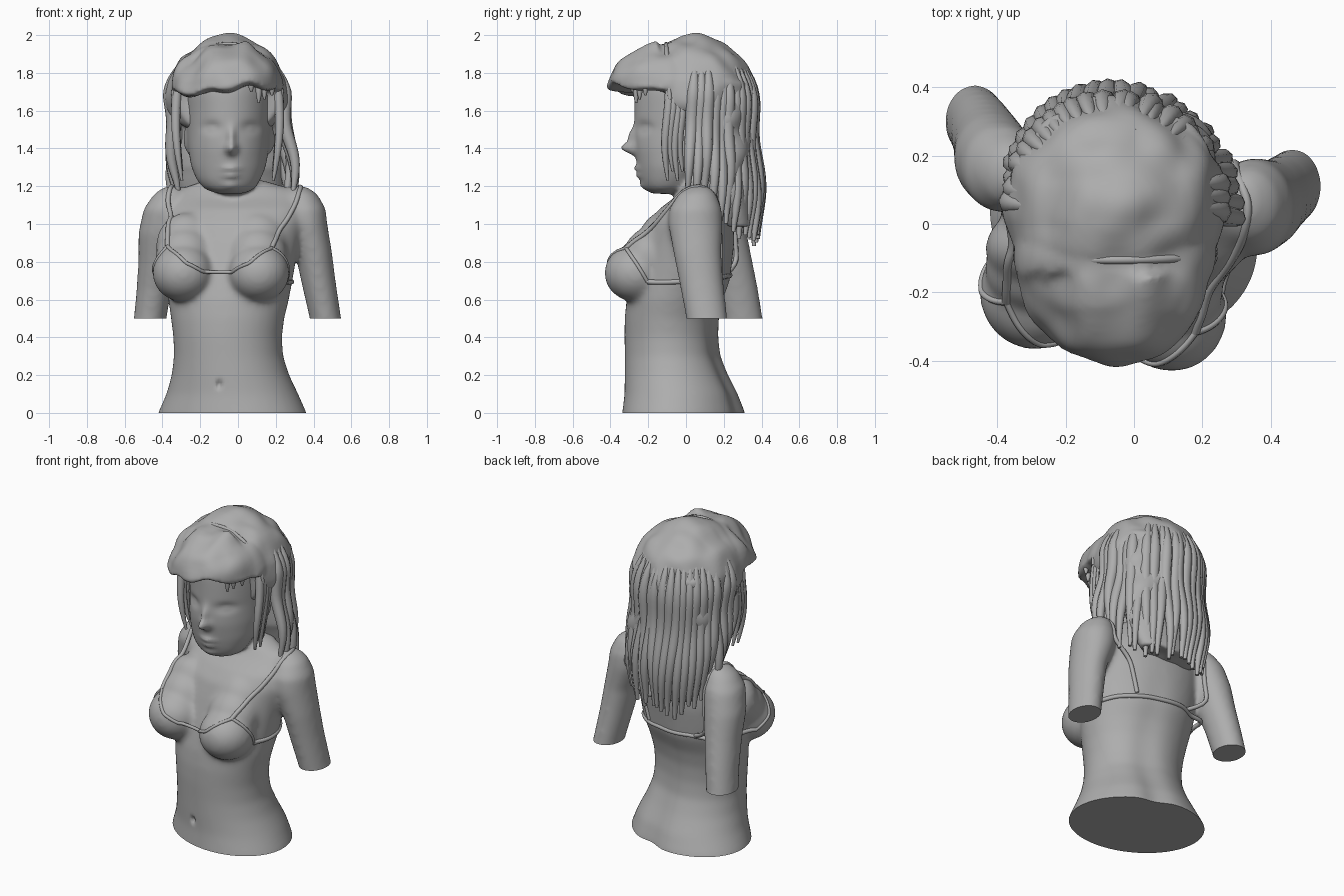
import bpy, bmesh, random
from math import sin, cos, pi, radians, exp, sqrt
from mathutils import Vector, Matrix, noise

random.seed(4)
if "Cube" in bpy.data.objects:
    bpy.data.objects.remove(bpy.data.objects["Cube"])

clay = bpy.data.materials.new("clay_grey")
clay.use_nodes = True
GREY = (0.42, 0.42, 0.42, 1)
clay.diffuse_color = GREY
clay.node_tree.nodes["Principled BSDF"].inputs["Base Color"].default_value = GREY


def add_object(name, data):
    ob = bpy.data.objects.new(name, data)
    bpy.context.scene.collection.objects.link(ob)
    if not data.materials:
        data.materials.append(clay)
    return ob


def finish(ob):
    """Bake modifiers or curve bevels into a smooth mesh."""
    bpy.context.view_layer.update()
    dg = bpy.context.evaluated_depsgraph_get()
    mesh = bpy.data.meshes.new_from_object(ob.evaluated_get(dg), depsgraph=dg)
    name = ob.name
    bpy.data.objects.remove(ob)
    new = add_object(name, mesh)
    new.name = name
    for p in mesh.polygons:
        p.use_smooth = True
    return new


def fuse(name, bm, voxel, rounds):
    """Merge overlapping solids into one softened skin."""
    mesh = bpy.data.meshes.new(name)
    bm.to_mesh(mesh)
    bm.free()
    ob = add_object(name, mesh)
    rm = ob.modifiers.new("fuse", "REMESH")
    rm.mode, rm.voxel_size = "VOXEL", voxel
    sm = ob.modifiers.new("soften", "SMOOTH")
    sm.factor, sm.iterations = 0.5, rounds
    return finish(ob)


def loft(bm, rows, n=40):
    """Stack of ellipses: z, centre x, centre y, radius x, radius y, turn."""
    rings = []
    for z, cx, cy, rx, ry, *turn in rows:
        t = radians(turn[0]) if turn else 0
        ring = []
        for i in range(n):
            a = 2 * pi * i / n
            u, v = rx * cos(a), ry * sin(a)
            ring.append(bm.verts.new((cx + u * cos(t) - v * sin(t),
                                      cy + u * sin(t) + v * cos(t), z)))
        rings.append(ring)
    for a, b in zip(rings, rings[1:]):
        for i in range(n):
            j = (i + 1) % n
            bm.faces.new((a[i], a[j], b[j], b[i]))
    bm.faces.new(rings[0][::-1])
    bm.faces.new(rings[-1])
    bmesh.ops.recalc_face_normals(bm, faces=bm.faces)


def ball(bm, centre, size, seg=32):
    m = Matrix.Translation(centre) @ Matrix.Diagonal((*size, 1))
    return bmesh.ops.create_uvsphere(bm, u_segments=seg, v_segments=seg // 2,
                                     radius=1, matrix=m)["verts"]


def tubes(name, paths, radius, taper=False):
    """Round strands along several paths, optionally tapering to both ends."""
    cu = bpy.data.curves.new(name, "CURVE")
    cu.dimensions = "3D"
    cu.bevel_depth, cu.bevel_resolution = radius, 2
    cu.use_fill_caps = True
    for path in paths:
        sp = cu.splines.new("POLY")
        sp.points.add(len(path) - 1)
        for i, p in enumerate(path):
            sp.points[i].co = (*p, 1)
            t = i / (len(path) - 1)
            sp.points[i].radius = min(1, .2 + 3 * t) * (1.05 - .75 * t ** 3) if taper else 1
    return finish(add_object(name, cu))


# Body: torso, arms, head and bust fused into one skin
bm = bmesh.new()
loft(bm, [(-.08, -.03, -.01, .425, .32, -20), (0, -.03, -.012, .403, .315, -20),
          (.1, -.03, -.025, .355, .295, -18), (.2, -.04, -.05, .315, .272, -16),
          (.3, -.05, -.07, .292, .252, -14), (.4, -.055, -.077, .29, .247, -13),
          (.5, -.055, -.075, .303, .247, -13), (.6, -.05, -.06, .323, .252, -12),
          (.7, -.045, -.03, .337, .26, -12), (.8, -.04, -.01, .35, .25, -12),
          (.9, -.03, .01, .36, .24, -12), (1, -.02, .025, .37, .22, -12),
          (1.08, -.01, .05, .37, .18, -12), (1.14, -.01, .085, .35, .13, -12),
          (1.19, -.01, .1, .29, .1, -12), (1.23, -.02, .1, .16, .1)])
loft(bm, [(1.1, -.02, .09, .13, .1), (1.45, -.04, .04, .12, .12)])
loft(bm, [(1.16, -.04, -.11, .07, .07), (1.185, -.045, -.1, .135, .12),
          (1.23, -.05, -.085, .168, .155), (1.3, -.05, -.055, .198, .2),
          (1.4, -.05, -.015, .215, .26), (1.5, -.05, .02, .222, .295),
          (1.6, -.05, .035, .23, .31), (1.7, -.055, .035, .238, .31),
          (1.8, -.055, .04, .22, .29), (1.9, -.055, .04, .13, .18)])
loft(bm, [(1.2, .32, .07, .04, .05), (1.16, .33, .06, .09, .1),
          (1.08, .345, .05, .12, .14), (1, .355, .05, .118, .145),
          (.85, .4, .06, .098, .128), (.7, .425, .08, .092, .118),
          (.5, .463, .11, .084, .11), (.42, .475, .12, .084, .11)])
loft(bm, [(1.2, -.345, .15, .04, .05), (1.16, -.36, .15, .085, .09),
          (1.08, -.385, .16, .115, .13), (.95, -.41, .19, .118, .133),
          (.8, -.425, .23, .103, .123), (.65, -.445, .27, .093, .113),
          (.5, -.465, .3, .087, .107), (.42, -.475, .31, .087, .107)])
for x, y in ((-.29, -.2), (.11, -.265)):
    ball(bm, (x, y, .74), (.163, .168, .153))
    ball(bm, (x * .97, y + .07, .83), (.155, .135, .15))
    ball(bm, (x * .95, y + .13, .88), (.16, .12, .18))
for x in (-.262, .168):
    ball(bm, (x, .04, 1.45), (.03, .045, .08))
body = fuse("body", bm, 0.014, 20)

# Facial features and navel: x, z, spread x, spread z, push forward
features = [(-.035, 1.4, .028, .03, .065), (-.035, 1.46, .022, .05, .032),
            (-.14, 1.51, .045, .028, -.022), (.07, 1.51, .045, .028, -.022),
            (-.14, 1.505, .025, .014, .01), (.07, 1.505, .025, .014, .01),
            (-.035, 1.28, .05, .045, .012), (-.035, 1.295, .045, .013, .012),
            (-.035, 1.255, .038, .013, .012), (-.04, 1.2, .045, .025, .015),
            (-.1, .15, .012, .018, -.03)]
bm = bmesh.new()
bm.from_mesh(body.data)
bm.normal_update()
for v in bm.verts:
    x, y, z = v.co
    if v.normal.y < -.15 and y < -.1:
        v.co.y -= sum(k * exp(-((x - a) / s) ** 2 - ((z - b) / t) ** 2)
                      for a, b, s, t, k in features)
    elif v.normal.y > .3 and y > 0 and z < 1:
        # Hollow along the spine
        v.co.y -= .03 * (1 - max(z, 0)) * exp(-((x - .06 + .05 * z) / .08) ** 2)


# Flat cuts at the waist and upper arms
def flat_cut(level, chosen):
    faces = [f for f in bm.faces if chosen(f.calc_center_median())]
    geom = faces + list({e for f in faces for e in f.edges}) + list({v for f in faces for v in f.verts})
    bmesh.ops.bisect_plane(bm, geom=geom, plane_co=(0, 0, level), plane_no=(0, 0, 1), clear_inner=True)
    rim = [e for e in bm.edges if e.is_boundary]
    for f in bmesh.ops.holes_fill(bm, edges=rim, sides=0)["faces"]:
        f.smooth = False


flat_cut(0, lambda c: c.z < .1)
flat_cut(.5, lambda c: .3 < c.z < .56 and (c.x > .36 or c.x < -.372))
bm.to_mesh(body.data)
bm.free()


# Bra: cords laid on the skin
def on_skin(points, steps=14):
    path = []
    for a, b in zip(points, points[1:]):
        for i in range(steps):
            p = Vector(a).lerp(Vector(b), i / steps)
            path.append(body.closest_point_on_mesh(p)[1])
    path.append(body.closest_point_on_mesh(Vector(points[-1]))[1])
    for _ in range(6):
        path = [path[0]] + [(path[i - 1] + 2 * path[i] + path[i + 1]) / 4
                            for i in range(1, len(path) - 1)] + [path[-1]]
    return path


right_top, left_top = (-.39, -.25, .9), (.19, -.33, .89)
right_in, left_in = (-.17, -.35, .75), (-.07, -.36, .745)
right_out, left_out = (-.43, -.1, .7), (.27, -.2, .69)
tubes("shoulder_straps", [
    on_skin([right_top, (-.39, -.1, 1.06), (-.36, .1, 1.22), (-.32, .25, 1.1), (-.25, .3, .72)]),
    on_skin([left_top, (.28, -.2, 1.03), (.34, .05, 1.22), (.26, .25, 1.05), (.18, .28, .72)])], .013)
tubes("cup_edges", [
    on_skin([right_top, (-.27, -.4, .81), right_in, left_in, (.05, -.45, .81), left_top]),
    on_skin([right_top, (-.47, -.2, .78), right_out]),
    on_skin([left_top, (.25, -.27, .8), left_out])], .01)
tubes("back_band", [on_skin([left_out, (.31, -.05, .69), (.25, .15, .7), (.05, .3, .71),
                             (-.2, .32, .72), (-.36, .15, .71), right_out])], .013)

# Hair crown, fringe and the mass behind the neck
bm = bmesh.new()
CX = -.055
for v in ball(bm, (CX, .05, 1.66), (.32, .32, .34), 64):
    if v.co.z < 1.66:
        v.co.z = 1.66 + (v.co.z - 1.66) * .6
    v.co.y = max(v.co.y, -.1)
for v in ball(bm, (CX, -.08, 1.72), (.295, .335, .235), 64):
    if v.co.z < 1.72:
        v.co.z = 1.72 + (v.co.z - 1.72) * .12
    if v.co.y < -.15:
        v.co.z += .02 * sin(9 * (v.co.x + .1)) + .014 * sin(31 * v.co.x)
loft(bm, [(1.75, -.05, .18, .27, .18), (1.5, -.05, .2, .28, .16), (1.3, -.04, .21, .29, .14),
          (1.12, -.04, .25, .27, .11), (.98, -.04, .29, .22, .08)])
hair = fuse("hair_mass", bm, 0.013, 3)
for v in hair.data.vertices:
    p = v.co.copy()
    v.co += (p - Vector((CX, .05, 1.6))).normalized() * .022 * noise.noise(p * 8)

# Long wavy locks around the back, sunk into the crown at the top
locks = []
COUNT = 25
for k in range(COUNT):
    a = -.02 + (pi + .04) * k / (COUNT - 1)
    end = 1.17 - .26 * min(1, 1.3 * sin(a)) + random.uniform(-.03, .04)
    phase, sway = random.uniform(0, 1.2), random.uniform(-.02, .02)
    path = []
    for i in range(25):
        t = i / 24
        z = 1.88 + (end - 1.88) * t
        dome = sqrt(1 - (max(0, z - 1.66) / .34) ** 2)
        wave = .016 * sin(10 * t + phase) * min(1, 2 * t)
        r = (.288 + .035 * t + wave) * dome
        path.append((CX + .03 * t + r * cos(a) + sway * sin(5 * t),
                     .055 + .01 * t + (r + .005) * sin(a) - .05 * t * cos(a), z))
    locks.append(path)
tubes("back_locks", locks, .036, True)

# Locks in front of the ears, small fringe tips and the parting band
side = []
for s in (-1, 1):
    for k in range(4):
        y, low = -.1 + .026 * k, 1.23 + .05 * (k % 2)
        side.append([(CX + s * (.235 + .04 * sin(pi * min(1, .1 + i / 13))), y + .012 * sin(i * .6),
                      1.84 + (low - 1.84) * i / 11) for i in range(12)])
tubes("side_locks", side, .025, True)
tips = [[(x, -.31 + 1.8 * (x + .05) ** 2, 1.78 - d * i / 5) for i in range(6)]
        for x, d in ((.07, .08), (.11, .14), (.14, .12), (.18, .1), (-.24, .07))]
tubes("fringe_tips", tips, .018, True)
tubes("parting_band", [[(CX + .288 * cos(a), -.085 - .02 * sin(a), 1.66 + .292 * sin(a))
                        for a in (pi * i / 40 for i in range(41))]], .012)
